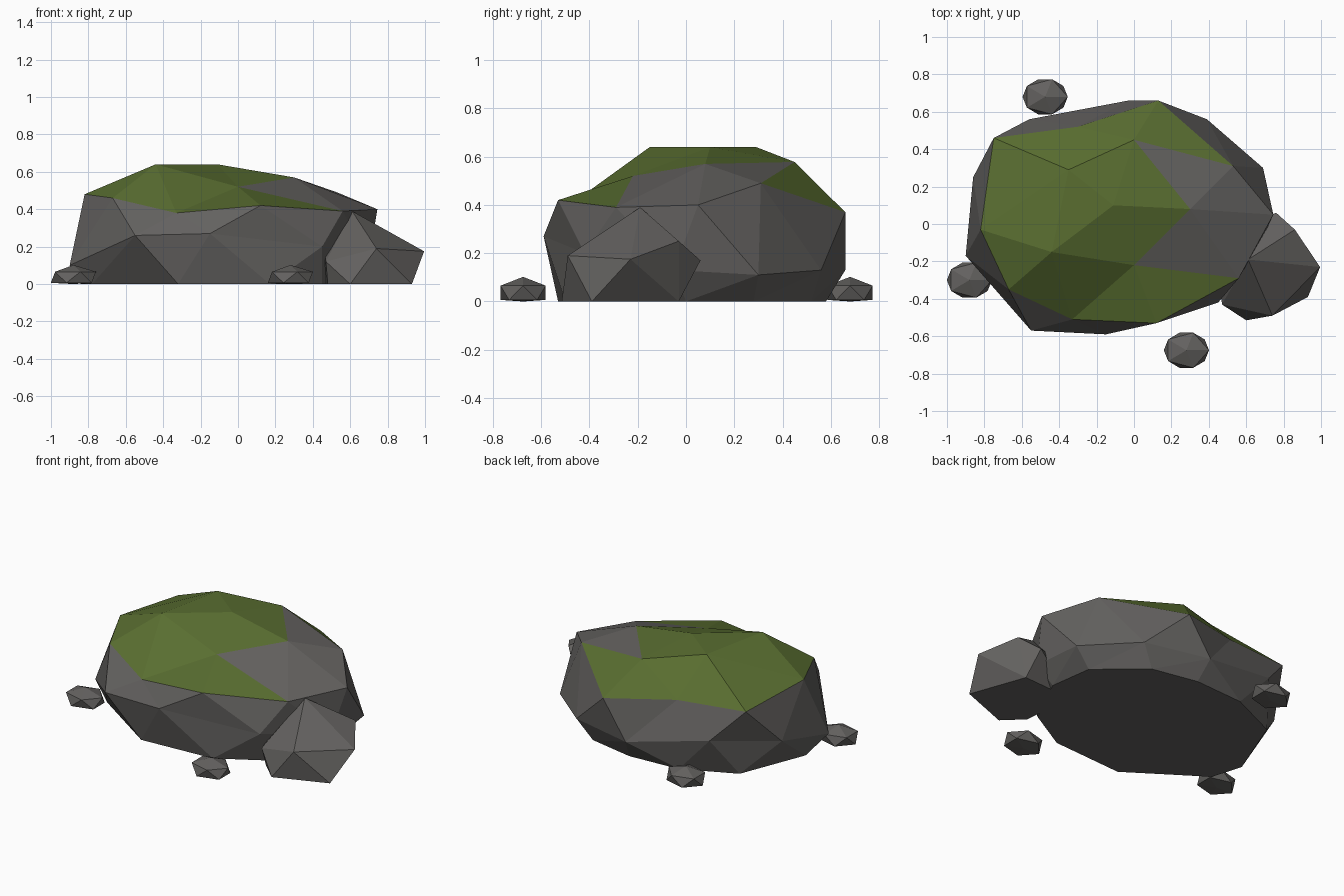
import bpy, bmesh
from mathutils import Vector

if "Cube" in bpy.data.objects:
    bpy.data.objects.remove(bpy.data.objects["Cube"])


def material(name, rgb):
    m = bpy.data.materials.new(name)
    m.diffuse_color = (*rgb, 1)
    m.use_nodes = True
    m.node_tree.nodes["Principled BSDF"].inputs["Base Color"].default_value = m.diffuse_color
    return m


ROCK = material("rock", (0.125, 0.12, 0.115))
MOSS = material("moss", (0.10, 0.155, 0.03))


def finish(bm, name):
    bmesh.ops.recalc_face_normals(bm, faces=bm.faces[:])
    me = bpy.data.meshes.new(name)
    bm.to_mesh(me)
    bm.free()
    me.materials.append(ROCK)
    me.materials.append(MOSS)
    ob = bpy.data.objects.new(name, me)
    bpy.context.collection.objects.link(ob)
    return ob


def faceted(points, centre, radii):
    """Connect points as a closed low-poly shell: hull on a sphere, then real positions."""
    bm = bmesh.new()
    real = []
    for p in points:
        d = Vector([(a - c) / r for a, c, r in zip(p, centre, radii)]).normalized()
        real.append((bm.verts.new(d), Vector(p)))
    bmesh.ops.convex_hull(bm, input=bm.verts[:])
    for v, p in real:
        v.co = p
    bm.verts.index_update()
    return bm


# Main boulder: mossy cap, waist and flat base
cap = dict(
    A=(-.82, -.03, .48), B=(-.67, -.35, .46), C=(-.44, -.15, .64), D=(-.11, .10, .64),
    E=(.30, .08, .57), F=(0, -.22, .52), G=(-.33, -.51, .38), H=(.12, -.53, .42),
    I=(.56, -.29, .39), K=(.53, .31, .49), L=(0, .45, .578), M=(-.35, .29, .64),
    N=(-.75, .46, .44), O=(.13, .66, .37), P=(-.30, .52, .42))
waist = [(.745, .05, .40), (-.55, -.57, .26), (-.15, -.59, .27), (-.90, -.17, .10),
         (.45, -.42, .20), (.69, .30, .11), (.39, .56, .13), (-.03, .66, .13),
         (-.56, .56, .24), (-.86, .25, .20), (.70, -.05, .13)]
base = [(-.84, -.02), (-.78, -.22), (-.32, -.53), (.17, -.50), (.45, -.34), (.62, 0),
        (.58, .28), (.30, .52), (0, .58), (-.34, .56), (-.67, .41)]
names = list(cap)
bm = faceted(list(cap.values()) + waist + [(x, y, 0) for x, y in base],
             (-.07, .02, .25), (.8, .6, .38))
for f in bm.faces:
    ids = [v.index for v in f.verts]
    if max(ids) < len(names):
        tags = {names[i] for i in ids}
        bare = "E" in tags and tags & {"I", "K"}
        f.material_index = 0 if bare else 1
finish(bm, "mossy_boulder")

# Smaller rock leaning on the right side
side = [(.61, -.19, .39), (.995, -.23, .175), (.86, -.03, .25), (.76, .06, .17),
        (.74, -.49, .19), (.60, -.515, 0), (.93, -.39, 0), (.47, -.43, .12),
        (.80, -.03, 0), (.48, -.40, 0), (.45, -.10, .25), (.45, -.05, 0)]
finish(faceted(side, (.68, -.22, .15), (.3, .28, .2)), "side_rock")

# Pebbles with flattened bottoms
for i, (x, y) in enumerate([(-.88, -.30), (.28, -.675), (-.475, .68)]):
    bm = bmesh.new()
    bmesh.ops.create_icosphere(bm, subdivisions=1, radius=1)
    for v in bm.verts:
        v.co = (x + v.co.x * .135, y + v.co.y * .11, max(0, .036 + v.co.z * .066))
    finish(bm, f"pebble_{i + 1}")
